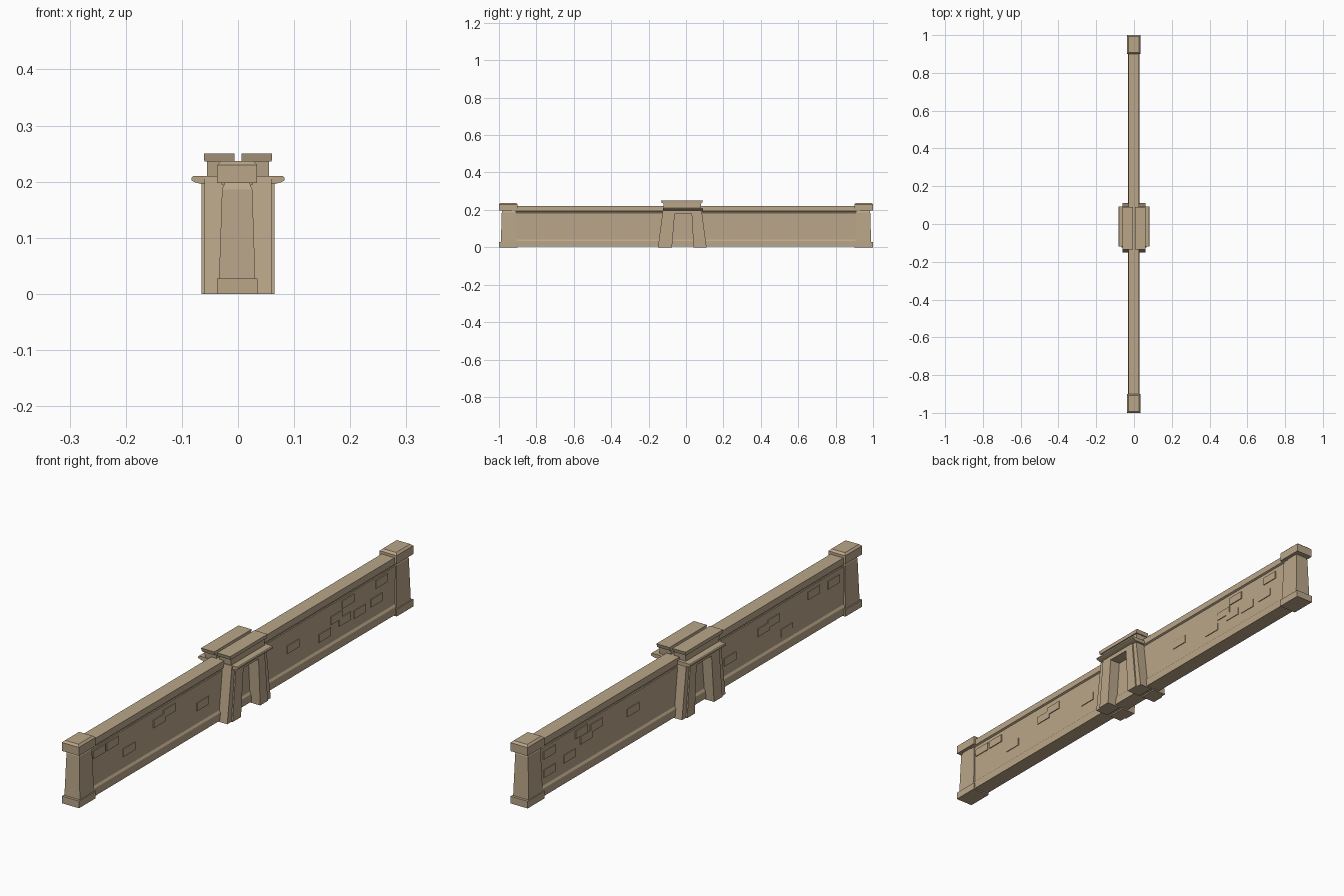
import bpy, bmesh

if "Cube" in bpy.data.objects:
    bpy.data.objects.remove(bpy.data.objects["Cube"])

mat = bpy.data.materials.new("sandstone")
mat.diffuse_color = (0.49, 0.38, 0.25, 1)
mat.use_nodes = True
mat.node_tree.nodes["Principled BSDF"].inputs["Base Color"].default_value = mat.diffuse_color
CX = -0.0015  # wall centre line


def finish(name, bm):
    bmesh.ops.recalc_face_normals(bm, faces=bm.faces)
    me = bpy.data.meshes.new(name)
    bm.to_mesh(me)
    bm.free()
    me.materials.append(mat)
    ob = bpy.data.objects.new(name, me)
    bpy.context.collection.objects.link(ob)
    return ob


def add_loft(bm, sections):
    """Stack of rectangles (x0, x1, y0, y1, z) joined into a closed solid."""
    rings = []
    for x0, x1, y0, y1, z in sections:
        rings.append([bm.verts.new(p) for p in
                      ((x0, y0, z), (x1, y0, z), (x1, y1, z), (x0, y1, z))])
    for a, b in zip(rings, rings[1:]):
        for i in range(4):
            bm.faces.new((a[i], a[(i + 1) % 4], b[(i + 1) % 4], b[i]))
    bm.faces.new(rings[0][::-1])
    bm.faces.new(rings[-1])


def loft(name, sections):
    bm = bmesh.new()
    add_loft(bm, sections)
    return finish(name, bm)


def prism(name, pts, a, b, axis):
    """Extrude a profile: (y, z) points along x, or (x, z) points along y."""
    bm = bmesh.new()

    def place(p, t):
        return (t, p[0], p[1]) if axis == "x" else (p[0], t, p[1])
    r0 = [bm.verts.new(place(p, a)) for p in pts]
    r1 = [bm.verts.new(place(p, b)) for p in pts]
    n = len(pts)
    for i in range(n):
        bm.faces.new((r0[i], r0[(i + 1) % n], r1[(i + 1) % n], r1[i]))
    bm.faces.new(r0[::-1])
    bm.faces.new(r1)
    return finish(name, bm)


# Long wall: plinth, recessed panel, shadow groove, coping
half = [(0.030, 0.005), (0.030, 0.034), (0.0245, 0.042), (0.0235, 0.184),
        (0.021, 0.186), (0.021, 0.192), (0.028, 0.195), (0.027, 0.22)]
profile = [(CX + x, z) for x, z in half] + [(CX - x, z) for x, z in reversed(half)]
prism("wall", profile, -0.93, 0.93, "y")

# End pillars: base, tapered shaft, neck, cap
for s, label in ((-1, "front"), (1, "rear")):
    def sec(hx, outer, inner, z):
        y0, y1 = sorted((s * outer, s * inner))
        return (CX - hx, CX + hx, y0, y1, z)
    loft(label + "_pillar_base", [sec(0.036, 1.0, 0.90, 0.0),
                                  sec(0.036, 1.0, 0.90, 0.027)])
    loft(label + "_pillar_shaft", [sec(0.0325, 0.99, 0.905, 0.02),
                                   sec(0.027, 0.985, 0.91, 0.186),
                                   sec(0.022, 0.98, 0.915, 0.198),
                                   sec(0.022, 0.98, 0.915, 0.21)])
    loft(label + "_pillar_cap", [sec(0.0355, 1.0, 0.90, 0.198),
                                 sec(0.0355, 1.0, 0.90, 0.23),
                                 sec(0.028, 0.992, 0.908, 0.237)])

# Gate on both faces: U shaped body and raised frame, canopy, attic, top slab
door = [(0.04, 0), (0.03, 0.18), (-0.06, 0.18), (-0.075, 0)]
body = [(-0.15, 0), (-0.122, 0.21), (0.082, 0.21), (0.11, 0)] + door
frame = [(-0.125, 0), (-0.105, 0.2), (0.066, 0.2), (0.086, 0)] + door
canopy = [(0.006, 0.21), (0.08, 0.21), (0.083, 0.207), (0.083, 0.202),
          (0.077, 0.199), (0.066, 0.196), (0.006, 0.196)]
for s, label in ((-1, "left"), (1, "right")):
    prism(label + "_gate_body", body, s * 0.007, s * 0.06, "x")
    prism(label + "_gate_frame", frame, s * 0.05, s * 0.065, "x")
    prism(label + "_gate_canopy", [(s * x, z) for x, z in canopy], -0.12, 0.092, "y")

    def top(x, y0, y1, z):
        x0, x1 = sorted((s * 0.006, s * x))
        return (x0, x1, y0, y1, z)
    loft(label + "_gate_attic", [top(0.055, -0.118, 0.078, 0.2),
                                 top(0.055, -0.122, 0.082, 0.238)])
    loft(label + "_gate_top_slab", [top(0.06, -0.13, 0.086, 0.236),
                                    top(0.061, -0.134, 0.09, 0.25)])

# Raised bricks scattered over each wall face: (start along the face, top height)
right = [(-0.90, 0.175), (-0.82, 0.175), (-0.72, 0.115), (-0.54, 0.155), (-0.48, 0.17),
         (-0.28, 0.12), (0.26, 0.13), (0.45, 0.10), (0.52, 0.14), (0.59, 0.175),
         (0.57, 0.115), (0.66, 0.11), (0.76, 0.115), (0.79, 0.175)]
left = [(-0.89, 0.17), (-0.89, 0.10), (-0.77, 0.11), (-0.70, 0.175), (-0.67, 0.143),
        (-0.61, 0.165), (-0.39, 0.14), (0.19, 0.11), (0.39, 0.145), (0.45, 0.155),
        (0.53, 0.09), (0.69, 0.17), (0.81, 0.165)]
for s, label, spots in ((1, "right", right), (-1, "left", left)):
    bm = bmesh.new()
    for y, z in spots:
        y0, y1 = sorted((s * y, s * (y + 0.07)))
        x0, x1 = sorted((CX + s * 0.02, CX + s * 0.027))
        add_loft(bm, [(x0, x1, y0, y1, z - 0.03), (x0, x1, y0, y1, z)])
    finish(label + "_wall_bricks", bm)
